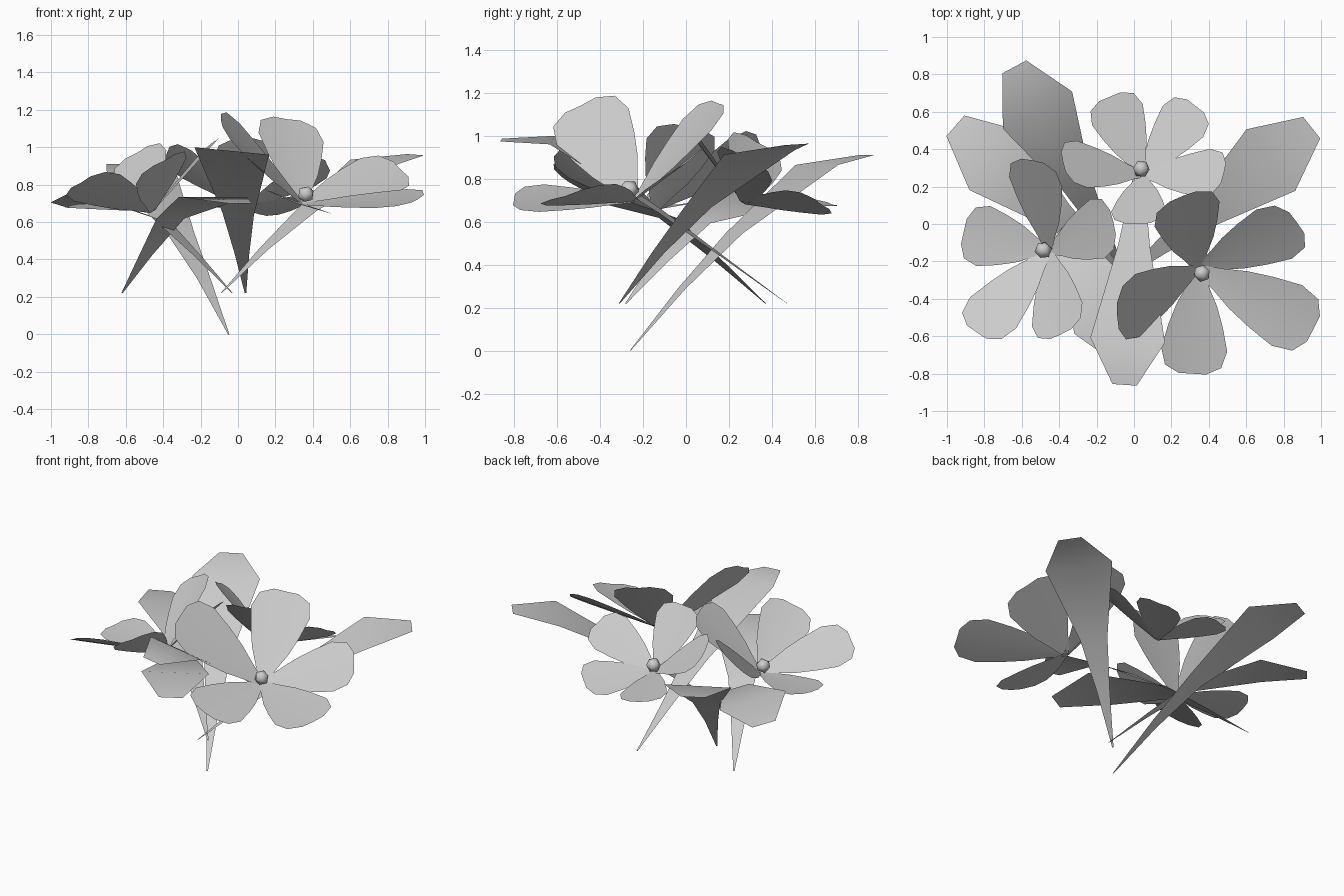
import bpy
from mathutils import Vector

if "Cube" in bpy.data.objects:
    bpy.data.objects.remove(bpy.data.objects["Cube"])


def ribbon(name, rows):
    """Strip of left / middle / right points, one triple per row."""
    verts = [p for row in rows for p in row]
    faces = []
    for r in range(len(rows) - 1):
        for c in range(2):
            a = r * 3 + c
            faces.append((a, a + 1, a + 4, a + 3))
    mesh = bpy.data.meshes.new(name)
    mesh.from_pydata(verts, [], faces)
    mesh.polygons.foreach_set("use_smooth", [True] * len(faces))
    obj = bpy.data.objects.new(name, mesh)
    bpy.context.collection.objects.link(obj)
    return obj


# Petal outline: fraction of length, fraction of half width
PETAL = [(0.0, 0.12), (0.18, 0.36), (0.35, 0.62), (0.55, 0.83),
         (0.77, 1.0), (0.93, 0.85), (1.0, 0.42)]


def flower(name, centre, axis, half_width, tips):
    centre, axis = Vector(centre), Vector(axis).normalized()
    throat = centre - axis * 0.05
    for i, tip in enumerate(tips):
        reach = centre + Vector(tip) - throat
        side = axis.cross(reach).normalized()
        up = reach.cross(side).normalized()
        rows = []
        for t, w in PETAL:
            half = w * half_width
            mid = throat + reach * t
            edge = mid + up * half * 0.06
            rows.append((edge + side * half, mid, edge - side * half))
        ribbon(f"{name}_petal_{i + 1}", rows)
    # small rounded flower heart
    bpy.ops.mesh.primitive_ico_sphere_add(subdivisions=1, radius=0.047,
                                          location=centre + axis * 0.01)
    heart = bpy.context.object
    heart.name = f"{name}_heart"
    heart.rotation_euler = axis.to_track_quat('Z', 'Y').to_euler()
    bpy.ops.object.shade_smooth()


# Three flowers leaning outwards
flower("left_flower", (-0.48, -0.14, 0.70), (-0.55, 0.05, 1), 0.165,
       [(-0.06, 0.48, 0.27), (-0.43, 0.10, -0.02), (-0.36, -0.44, 0.11),
        (0.09, -0.45, 0.23), (0.37, 0.15, 0.34)])
flower("back_flower", (0.04, 0.29, 0.73), (-0.1, 0.55, 1), 0.148,
       [(-0.17, 0.39, -0.05), (0.29, 0.34, -0.05), (0.44, -0.02, 0.17),
        (-0.02, -0.29, 0.31), (-0.42, 0.04, 0.24)])
flower("right_flower", (0.36, -0.26, 0.74), (0.33, -0.48, 1), 0.188,
       [(-0.10, 0.41, 0.41), (0.51, 0.27, 0.14), (0.60, -0.30, -0.02),
        (-0.05, -0.54, -0.04), (-0.45, -0.23, 0.40)])

# Leaf rise profiles: fraction of run, fraction of rise, half width
HIGH = [(0, 0, 0.004), (0.22, 0.32, 0.04), (0.44, 0.60, 0.085),
        (0.79, 0.95, 0.21), (1, 1, 0.073)]
FRONT = [(0, 0, 0.004), (0.22, 0.28, 0.04), (0.44, 0.56, 0.085),
         (0.82, 1.0, 0.20), (1, 1, 0.065)]
LOW = [(0, 0, 0.004), (0.20, 0.42, 0.04), (0.41, 0.83, 0.085),
       (0.77, 1.07, 0.21), (1, 1, 0.073)]


def leaf(name, base, tip, profile, roll=0.0):
    base, tip = Vector(base), Vector(tip)
    run = tip - base
    side = Vector((-run.y, run.x, 0)).normalized() + Vector((0, 0, roll))
    rows = []
    for t, rise, half in profile:
        p = Vector((base.x + run.x * t, base.y + run.y * t, base.z + run.z * rise))
        rows.append((p + side * half, p, p - side * half))
    ribbon(name, rows)


# Five leaves fanned under the flowers
leaf("front_leaf", (0.04, 0.47, 0.22), (-0.05, -0.86, 0.98), FRONT, -0.1)
leaf("right_leaf", (-0.09, -0.31, 0.22), (0.95, 0.515, 0.96), HIGH, 0.05)
leaf("back_left_leaf", (-0.05, -0.26, 0.0), (-0.64, 0.84, 0.91), HIGH)
leaf("left_leaf", (-0.03, -0.28, 0.22), (-0.955, 0.525, 0.69), LOW, 0.2)
leaf("low_front_leaf", (-0.62, 0.37, 0.22), (0.01, -0.74, 0.70), LOW)
